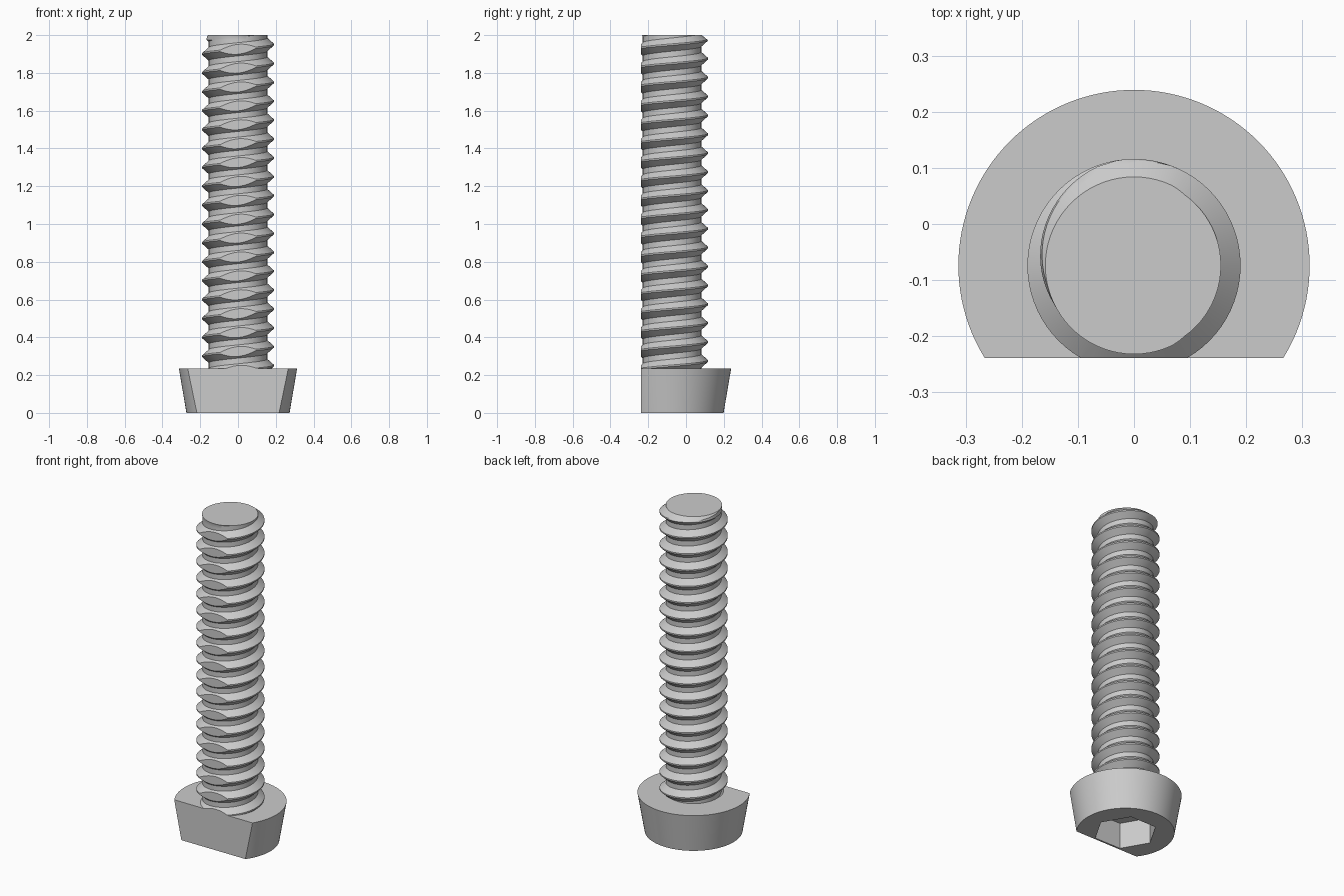
import bpy, bmesh, math
from mathutils import Vector, Matrix

if "Cube" in bpy.data.objects:
    bpy.data.objects.remove(bpy.data.objects["Cube"], do_unlink=True)

AXIS_Y = -0.074      # bolt axis, set forward of centre
FLAT_Y = -0.239      # flat running along the front
HEAD_H = 0.235
TOP = 2.0
PITCH = 0.1
ROOT, CREST = 0.155, 0.19

steel = bpy.data.materials.new("grey steel")
steel.use_nodes = True
GREY = (0.6, 0.6, 0.6, 1)
steel.diffuse_color = GREY
steel.node_tree.nodes["Principled BSDF"].inputs["Base Color"].default_value = GREY


def make_object(name, bm):
    bmesh.ops.recalc_face_normals(bm, faces=bm.faces)
    mesh = bpy.data.meshes.new(name)
    bm.to_mesh(mesh)
    bm.free()
    mesh.materials.append(steel)
    ob = bpy.data.objects.new(name, mesh)
    bpy.context.collection.objects.link(ob)
    return ob


def smooth(ob):
    bpy.ops.object.select_all(action="DESELECT")
    ob.select_set(True)
    bpy.context.view_layer.objects.active = ob
    bpy.ops.object.shade_smooth_by_angle(angle=math.radians(25))


def slice_mesh(bm, co, no, clear=False):
    geom = bm.verts[:] + bm.edges[:] + bm.faces[:]
    bmesh.ops.bisect_plane(bm, geom=geom, dist=1e-5, plane_co=co, plane_no=no,
                           clear_outer=clear)


def fill_holes(bm):
    edges = [e for e in bm.edges if e.is_boundary]
    bmesh.ops.holes_fill(bm, edges=edges, sides=0)


def cone(radius_low, radius_high, low, high, sides):
    bm = bmesh.new()
    place = Matrix.Translation((0, AXIS_Y, (low + high) / 2))
    bmesh.ops.create_cone(bm, cap_ends=True, segments=sides, radius1=radius_low,
                          radius2=radius_high, depth=high - low, matrix=place)
    return bm


# Tapered head with a flat front
bm = cone(0.273, 0.313, 0, HEAD_H, 128)
slice_mesh(bm, (0, FLAT_Y, 0), (0, -1, 0), clear=True)
fill_holes(bm)
head = make_object("bolt_head", bm)

# Hexagonal socket cut into the underside
bm = cone(0.178, 0.178, -0.1, 0.16, 6)
bmesh.ops.rotate(bm, verts=bm.verts, cent=(0, AXIS_Y, 0),
                 matrix=Matrix.Rotation(math.radians(30), 3, "Z"))
# put two corners on the left-right line
if max(v.co.x for v in bm.verts) < 0.17:
    bmesh.ops.rotate(bm, verts=bm.verts, cent=(0, AXIS_Y, 0),
                     matrix=Matrix.Rotation(math.radians(30), 3, "Z"))
cutter = make_object("socket_cutter", bm)
cutter.hide_render = True
mod = head.modifiers.new("socket", "BOOLEAN")
mod.operation = "DIFFERENCE"
mod.solver = "EXACT"
mod.object = cutter
bpy.context.view_layer.objects.active = head
bpy.ops.object.modifier_apply(modifier=mod.name)
bpy.data.objects.remove(cutter, do_unlink=True)
smooth(head)

# Threaded shank: one right-handed helical ridge
SEG, TURNS = 72, 21
profile = [(0.015, ROOT), (0.046, CREST), (0.054, CREST), (0.085, ROOT)]
K = len(profile)
bm = bmesh.new()
columns = []
for a in range(SEG):
    t = 2 * math.pi * a / SEG
    column = []
    for j in range(K * TURNS):
        offset, r = profile[j % K]
        z = PITCH * (j // K + a / SEG) + offset
        column.append(bm.verts.new((r * math.cos(t), AXIS_Y + r * math.sin(t), z)))
    columns.append(column)
for a in range(SEG):
    here, after = columns[a], columns[(a + 1) % SEG]
    shift = K if a == SEG - 1 else 0
    for j in range(K * TURNS - 1 - shift):
        bm.faces.new((here[j], after[j + shift], after[j + shift + 1], here[j + 1])) 

# Trim both ends, bevel the tip and flatten the front of the ridges
slice_mesh(bm, (0, 0, 0.2), (0, 0, -1), clear=True)
slice_mesh(bm, (0, 0, TOP), (0, 0, 1), clear=True)
slice_mesh(bm, (0, 0, TOP - 0.025), (0, 0, 1))
for v in bm.verts:
    arm = Vector((v.co.x, v.co.y - AXIS_Y))
    limit = ROOT + 0.003 + 1.2 * (TOP - v.co.z)
    if arm.length > limit:
        arm *= limit / arm.length
        v.co.x, v.co.y = arm.x, AXIS_Y + arm.y
fill_holes(bm)
slice_mesh(bm, (0, FLAT_Y, 0), (0, -1, 0))
for v in bm.verts:
    v.co.y = max(v.co.y, FLAT_Y)
smooth(make_object("threaded_shank", bm))
